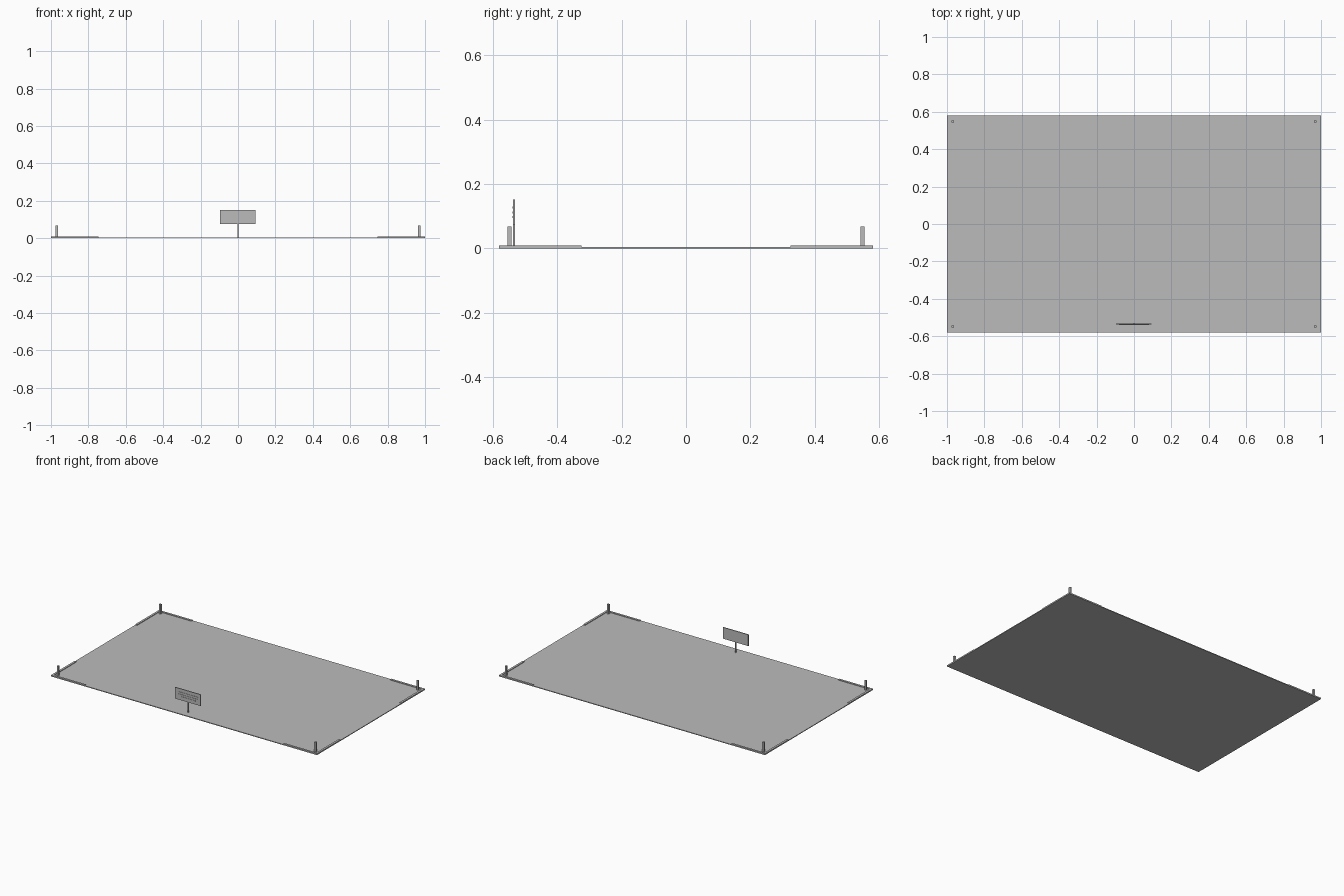
import bpy, bmesh

if "Cube" in bpy.data.objects:
    bpy.data.objects.remove(bpy.data.objects["Cube"])

HX, HY = 1.0, 0.58       # half size of the plot
TOP = 0.005              # ground thickness

grey = bpy.data.materials.new("plain_grey")
grey.diffuse_color = (0.5, 0.5, 0.5, 1)
grey.use_nodes = True
grey.node_tree.nodes["Principled BSDF"].inputs["Base Color"].default_value = grey.diffuse_color


def box(name, x, y, z):
    """Box from (min, max) ranges on each axis."""
    bm = bmesh.new()
    bmesh.ops.create_cube(bm, size=1)
    for v in bm.verts:
        v.co = [r[0] if c < 0 else r[1] for c, r in zip(v.co, (x, y, z))]
    mesh = bpy.data.meshes.new(name)
    bm.to_mesh(mesh)
    bm.free()
    mesh.materials.append(grey)
    obj = bpy.data.objects.new(name, mesh)
    bpy.context.collection.objects.link(obj)
    return obj


def span(a, b):
    return min(a, b), max(a, b)


# Ground plate
box("ground_plate", (-HX, HX), (-HY, HY), (0, TOP))

# Corner strips and marker posts
L, W, P = 0.255, 0.014, 0.0065
for sx, xn in ((-1, "left"), (1, "right")):
    for sy, yn in ((-1, "front"), (1, "back")):
        tag = f"{yn}_{xn}"
        box(f"long_edge_strip_{tag}", span(sx * HX, sx * (HX - L)),
            span(sy * HY, sy * (HY - W)), (TOP - 0.002, 0.009))
        box(f"short_edge_strip_{tag}", span(sx * HX, sx * (HX - W)),
            span(sy * (HY - W), sy * (HY - L)), (TOP - 0.002, 0.009))
        cx, cy = sx * 0.968, sy * 0.548
        box(f"marker_post_{tag}", (cx - P, cx + P), (cy - P, cy + P), (TOP - 0.002, 0.069))

# Sign: post, board and plain raised bars on the front
box("sign_post", (-0.004, 0.004), (-0.537, -0.530), (TOP - 0.002, 0.076))
box("sign_board", (-0.096, 0.094), (-0.537, -0.531), (0.075, 0.152))
for i, (z, w) in enumerate(((0.127, 0.075), (0.112, 0.08), (0.098, 0.055))):
    box(f"sign_bar_{i + 1}", (-w, w), (-0.539, -0.536), (z - 0.003, z + 0.003))
